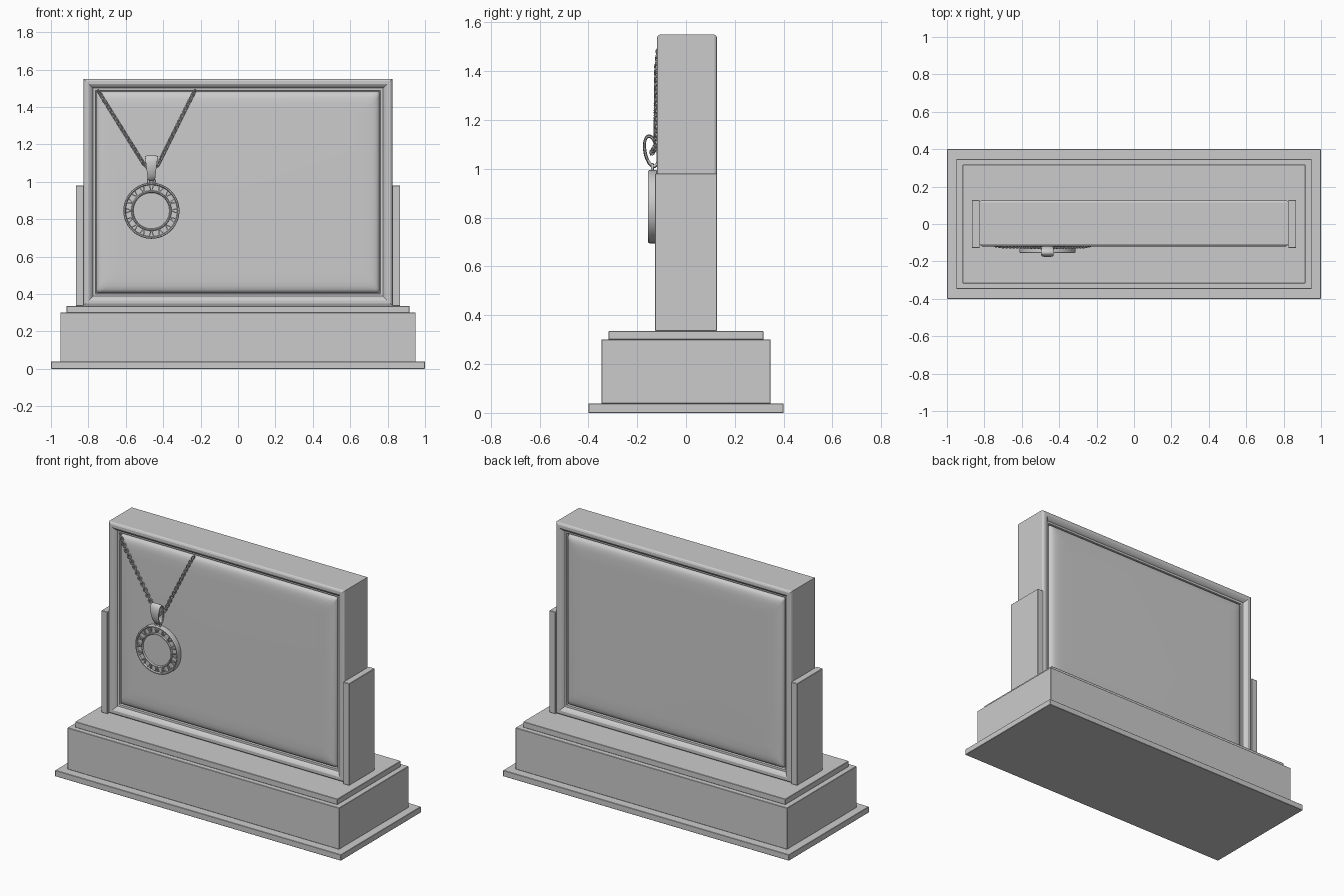
import bpy, bmesh, math
from mathutils import Vector, Matrix

if "Cube" in bpy.data.objects:
    bpy.data.objects.remove(bpy.data.objects["Cube"])

PX, PZ = -0.463, 0.845          # pendant centre


def finish(name, bm, smooth=None):
    bmesh.ops.recalc_face_normals(bm, faces=bm.faces[:])
    me = bpy.data.meshes.new(name)
    bm.to_mesh(me)
    bm.free()
    ob = bpy.data.objects.new(name, me)
    bpy.context.collection.objects.link(ob)
    if smooth:
        bpy.ops.object.select_all(action='DESELECT')
        ob.select_set(True)
        bpy.context.view_layer.objects.active = ob
        bpy.ops.object.shade_smooth_by_angle(angle=math.radians(smooth))
    return ob


def box(name, x0, x1, y0, y1, z0, z1, bevel=0.002):
    bm = bmesh.new()
    m = Matrix.Translation(((x0 + x1) / 2, (y0 + y1) / 2, (z0 + z1) / 2))
    bmesh.ops.create_cube(bm, size=1, matrix=m @ Matrix.Diagonal((x1 - x0, y1 - y0, z1 - z0, 1)))
    ob = finish(name, bm)
    mod = ob.modifiers.new("bevel", 'BEVEL')
    mod.width, mod.segments = bevel, 1


def skin(bm, rings, closed):
    """Bridge equal-length closed rings of points with quads."""
    vs = [[bm.verts.new(p) for p in r] for r in rings]
    n = len(vs[0])
    for i in range(len(vs) if closed else len(vs) - 1):
        a, b = vs[i], vs[(i + 1) % len(vs)]
        for j in range(n):
            bm.faces.new((a[j], a[(j + 1) % n], b[(j + 1) % n], b[j]))
    if not closed:
        bm.faces.new(vs[0])
        bm.faces.new(vs[-1])


def rect(inset, y, radius=0.0, hw=0.825, z0=0.338, z1=1.55):
    """Rectangle loop in the panel plane, optionally with rounded corners."""
    w, lo, hi = hw - inset, z0 + inset, z1 - inset
    if not radius:
        return [(-w, y, lo), (w, y, lo), (w, y, hi), (-w, y, hi)]
    pts = []
    for q, (cx, cz) in enumerate(((w - radius, hi - radius), (radius - w, hi - radius),
                                  (radius - w, lo + radius), (w - radius, lo + radius))):
        for k in range(6):
            t = math.pi / 2 * (q + k / 5)
            pts.append((cx + radius * math.cos(t), y, cz + radius * math.sin(t)))
    return pts


# Stepped base
box("base_foot", -1, 1, -0.4, 0.4, 0, 0.038)
box("base_block", -0.95, 0.95, -0.347, 0.347, 0.038, 0.3)
box("base_cap", -0.917, 0.917, -0.317, 0.317, 0.3, 0.336)

# Side supports
for side, x0, x1 in (("left", -0.867, -0.825), ("right", 0.825, 0.867)):
    box("support_" + side, x0, x1, -0.127, 0.127, 0.336, 0.98)

# Double-sided moulded frame: inset and depth, mirrored front to back
MID = 0.004
half = [(0.08, 0.08), (0.066, 0.085), (0.062, 0.098), (0.05, 0.1), (0.046, 0.108),
        (0.035, 0.119), (0.028, 0.123), (0.012, 0.123), (0.004, 0.119), (0, 0.112)]
bm = bmesh.new()
skin(bm, [rect(i, MID - d) for i, d in half] + [rect(i, MID + d) for i, d in reversed(half)], True)
finish("frame", bm, 25)

# Padded panel with soft edges and rounded corners, both faces
pad = [(0.18, 0.118, 0.03), (0.13, 0.1173, 0.03), (0.105, 0.115, 0.03), (0.088, 0.111, 0.025),
       (0.077, 0.105, 0.02), (0.07, 0.096, 0.015), (0.067, 0.08, 0.012)]
bm = bmesh.new()
skin(bm, [rect(i, MID - d, r) for i, d, r in pad]
     + [rect(i, MID + d, r) for i, d, r in reversed(pad)], False)
finish("padded_panel", bm, 40)

# Pendant disc with raised rims, turned about the y axis
prof = [(0.1, -0.117), (0.147, -0.117), (0.15, -0.121), (0.15, -0.15), (0.147, -0.155),
        (0.141, -0.155), (0.137, -0.146), (0.108, -0.146), (0.105, -0.155), (0.1, -0.155),
        (0.096, -0.147), (0.05, -0.147)]
N = 72
bm = bmesh.new()
skin(bm, [[(PX + r * math.cos(2 * math.pi * k / N), y, PZ + r * math.sin(2 * math.pi * k / N))
           for k in range(N)] for r, y in prof], False)
finish("pendant_disc", bm, 30)

# Plain raised chevron ornaments around the pendant band
bm = bmesh.new()
for k in range(16):
    for lean in (-0.35, 0.35):
        m = (Matrix.Translation((PX, -0.149, PZ)) @ Matrix.Rotation(2 * math.pi * k / 16, 4, 'Y')
             @ Matrix.Translation((0.02 * lean, 0, 0.1225)) @ Matrix.Rotation(lean, 4, 'Y')
             @ Matrix.Diagonal((0.006, 0.012, 0.023, 1)))
        bmesh.ops.create_cube(bm, size=1, matrix=m)
finish("pendant_ornament", bm)


def torus(bm, matrix, major, minor, nu, nv):
    skin(bm, [[matrix @ Vector(((major + minor * math.cos(2 * math.pi * v / nv)) * math.cos(u),
                                (major + minor * math.cos(2 * math.pi * v / nv)) * math.sin(u),
                                minor * math.sin(2 * math.pi * v / nv))) for v in range(nv)]
              for u in (2 * math.pi * k / nu for k in range(nu))], True)


# Small jump ring between disc and bail
bm = bmesh.new()
torus(bm, Matrix.Translation((PX, -0.138, 1.003)) @ Matrix.Rotation(math.pi / 2, 4, 'X'),
      0.016, 0.006, 20, 8)
finish("jump_ring", bm, 60)

# Bail: tapered band swept around a teardrop loop
bm = bmesh.new()
rings = []
for k in range(32):
    t = 2 * math.pi * k / 32
    out = Vector((0, -math.sin(t), math.cos(t)))
    c = Vector((PX, -0.142 - 0.026 * math.sin(t) - 0.01 * math.cos(t),
                1.072 + 0.062 * math.cos(t)))
    w = 0.019 + 0.015 * (1 + math.cos(t)) / 2
    rings.append([c + Vector((a * w, 0, 0)) + out * b * 0.0065 for a, b in
                  ((-1, -0.4), (-0.85, -1), (0.85, -1), (1, -0.4),
                   (1, 0.4), (0.7, 0.85), (0, 1.1), (-0.7, 0.85), (-1, 0.4))])
skin(bm, rings, True)
finish("bail", bm, 40)

# Chain: alternating links walked along a V passing through the bail
path = [Vector(p) for p in ((-0.748, -0.114, 1.487), (-0.7, -0.121, 1.41), (-0.502, -0.124, 1.092),
                            (PX, -0.142, 1.062), (-0.427, -0.124, 1.092), (-0.27, -0.121, 1.41),
                            (-0.23, -0.114, 1.487))]
bm = bmesh.new()
count = 0
for a, b in zip(path, path[1:]):
    d = b - a
    steps = max(1, round(d.length / 0.018))
    rot = d.to_track_quat('X', 'Z').to_matrix().to_4x4()
    for s in range(steps):
        twist = Matrix.Rotation(math.radians(45 if count % 2 else -45), 4, 'X')
        m = Matrix.Translation(a + d * (s + 0.5) / steps) @ rot @ twist @ Matrix.Diagonal((1.3, 1, 1, 1))
        torus(bm, m, 0.009, 0.0036, 12, 6)
        count += 1
finish("chain", bm, 60)
